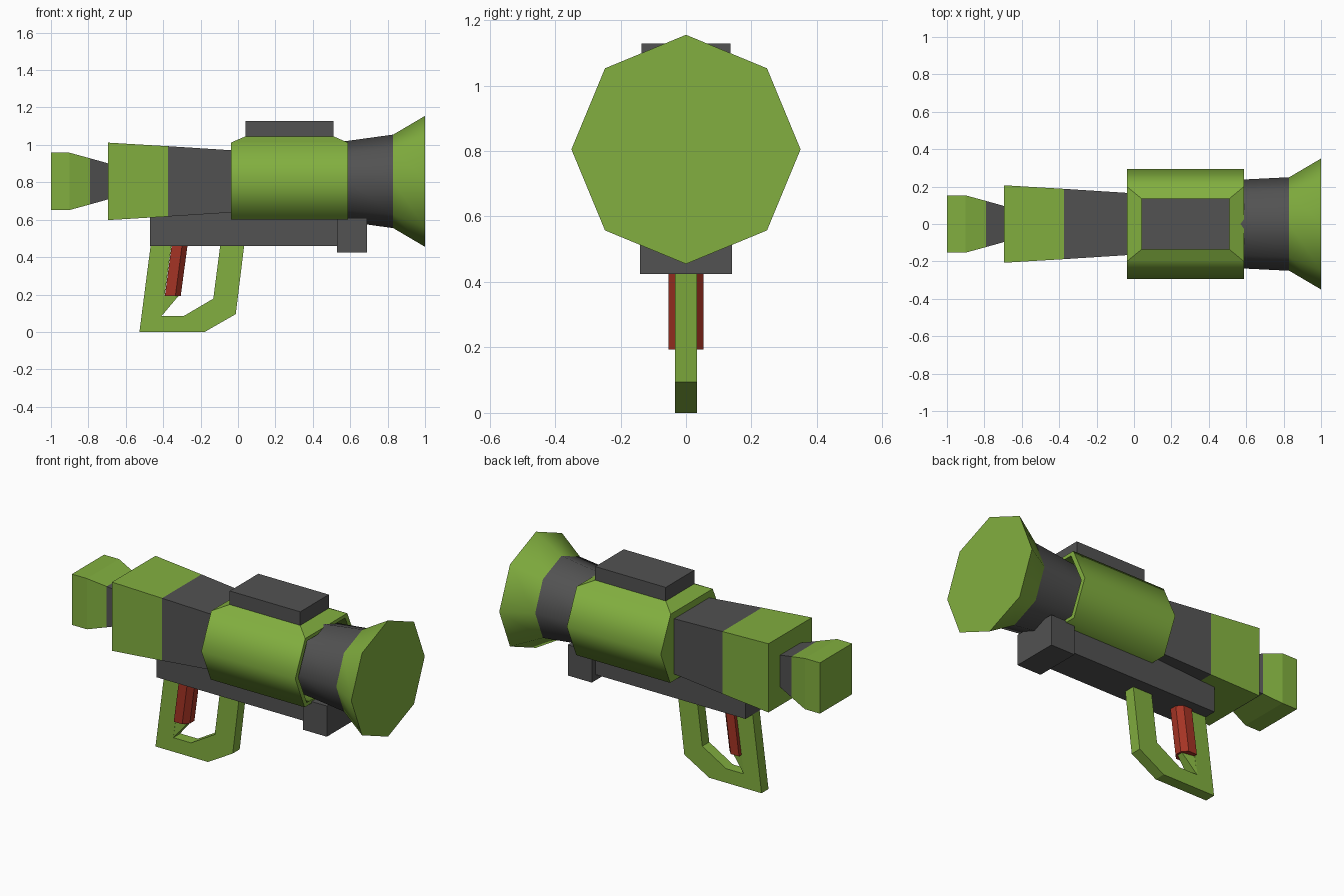
import bpy, bmesh, math

if "Cube" in bpy.data.objects:
    bpy.data.objects.remove(bpy.data.objects["Cube"])

ZC = 0.805  # height of the barrel axis


def material(name, rgb):
    m = bpy.data.materials.new(name)
    m.diffuse_color = (*rgb, 1)
    m.use_nodes = True
    m.node_tree.nodes["Principled BSDF"].inputs["Base Color"].default_value = m.diffuse_color
    return m


GREEN = material("leaf green", (0.223, 0.429, 0.050))
DARK = material("dark grey", (0.084, 0.084, 0.084))
RED = material("brick red", (0.376, 0.034, 0.018))


def loft(name, rings, mats, index=None, smooth=None, caps=True):
    """Skin a list of equal-length point rings; index gives a material per segment."""
    bm = bmesh.new()
    vs = [[bm.verts.new(p) for p in r] for r in rings]
    n = len(rings[0])
    for s in range(len(vs) - 1):
        for i in range(n):
            j = (i + 1) % n
            f = bm.faces.new((vs[s][i], vs[s][j], vs[s + 1][j], vs[s + 1][i]))
            f.material_index = index[s] if index else 0
    if caps:
        bm.faces.new(vs[0][::-1]).material_index = index[0] if index else 0
        bm.faces.new(vs[-1]).material_index = index[-1] if index else 0
        bmesh.ops.recalc_face_normals(bm, faces=bm.faces[:])
    me = bpy.data.meshes.new(name)
    bm.to_mesh(me)
    bm.free()
    for m in mats:
        me.materials.append(m)
    if smooth:
        me.polygons.foreach_set("use_smooth", [True] * len(me.polygons))
        me.set_sharp_from_angle(angle=math.radians(smooth))
    ob = bpy.data.objects.new(name, me)
    bpy.context.collection.objects.link(ob)
    return ob


def rect(x0, x1, y, z):
    return [(x0, -y, z), (x1, -y, z), (x1, y, z), (x0, y, z)]


def box(name, x0, x1, y, z0, z1, mat):
    return loft(name, [rect(x0, x1, y, z0), rect(x0, x1, y, z1)], [mat])


def square(x, h):
    return [(x, y * h, ZC + z * h) for y, z in ((-1, -1), (1, -1), (1, 1), (-1, 1))]


def octagon(x, ry, rz):
    return [(x, ry * math.cos(i * math.pi / 4), ZC + rz * math.sin(i * math.pi / 4))
            for i in range(8)]


def hexagon(x, inset=0.0):
    s, t = 1 - inset, 0.008 * (1 - inset)
    pts = ((-0.295, 0), (-0.205, -0.205), (0.205, -0.205),
           (0.295, 0), (0.20, 0.207), (-0.20, 0.207))
    return [(x, y * s, ZC + z * s) for y, z in pts]


# square rear: eyepiece, neck and tapered housing
loft("eyepiece", [square(-1, 0.153), square(-0.9, 0.153), square(-0.79, 0.123),
                  square(-0.69, 0.095)], [GREEN, DARK], [0, 0, 1])
loft("rear_housing", [square(-0.695, 0.207), square(-0.375, 0.188), square(-0.03, 0.166)],
     [GREEN, DARK], [0, 1])

# six-sided main barrel with a recessed front rim
loft("main_barrel", [hexagon(-0.038), hexagon(0.588), hexagon(0.588, 0.1),
                     hexagon(0.52, 0.1)], [GREEN], smooth=70)

# raised top plate and its box
loft("top_plate", [rect(-0.038, 0.588, 0.20, ZC + 0.207), rect(0.04, 0.51, 0.136, 1.046)],
     [GREEN])
box("top_box", 0.04, 0.51, 0.136, 1.03, 1.128, DARK)

# octagonal front tube and flared bell
loft("front_tube", [octagon(0.515, 0.235, 0.21), octagon(0.59, 0.238, 0.217),
                    octagon(0.83, 0.25, 0.25)], [DARK], smooth=50)
loft("front_bell", [octagon(0.83, 0.25, 0.25), octagon(1.0, 0.35, 0.35)], [GREEN], smooth=50)

# lower rail and front block
box("lower_rail", -0.47, 0.55, 0.105, 0.46, 0.65, DARK)
box("rail_block", 0.53, 0.69, 0.14, 0.425, 0.61, DARK)

# handle loop, extruded from outer and inner profile lines
outer = [(-0.466, 0.47), (-0.527, 0), (-0.178, 0), (-0.012, 0.095), (0.034, 0.47)]
inner = [(-0.355, 0.47), (-0.408, 0.085), (-0.29, 0.085), (-0.132, 0.178), (-0.094, 0.47)]
T = 0.033
loft("handle_loop", [[(a[0], -T, a[1]), (b[0], -T, b[1]), (b[0], T, b[1]), (a[0], T, a[1])]
                     for a, b in zip(outer, inner)], [GREEN])


# red trigger with chamfered front, and the green wedge beneath it
def trigger_ring(x, z):
    pts = ((0, -0.053), (0.056, -0.053), (0.085, -0.022),
           (0.085, 0.022), (0.056, 0.053), (0, 0.053))
    return [(x + px, py, z) for px, py in pts]


loft("trigger", [trigger_ring(-0.391, 0.193), trigger_ring(-0.354, 0.47)], [RED])
loft("trigger_wedge", [
    [(-0.412, -T, 0.088), (-0.406, -T, 0.088), (-0.406, T, 0.088), (-0.412, T, 0.088)],
    [(-0.40, -T, 0.196), (-0.315, -0.018, 0.196), (-0.315, 0.018, 0.196), (-0.40, T, 0.196)],
], [GREEN])
